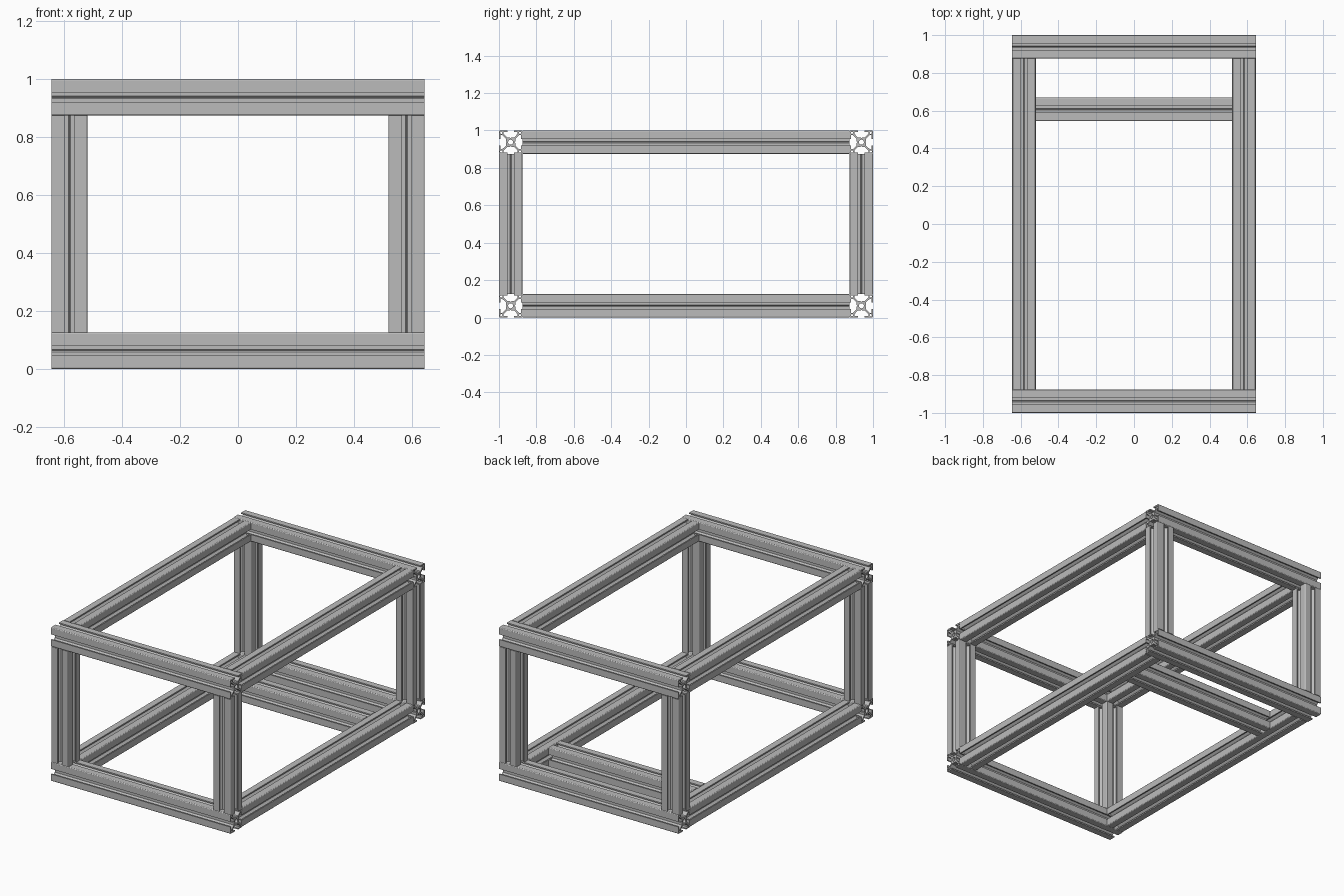
import bpy
import math
from mathutils import Vector

cube = bpy.data.objects.get("Cube")
if cube:
    bpy.data.objects.remove(cube, do_unlink=True)

HALF = 0.0625            # half the width of one extrusion
X, Y = 0.645, 1.0        # outer half sizes of the frame
LOW, HIGH = HALF, 1.0 - HALF

# Brushed metal
metal = bpy.data.materials.new("aluminium_grey")
metal.use_nodes = True
grey = (0.5, 0.5, 0.5, 1.0)
metal.diffuse_color = grey
metal.node_tree.nodes["Principled BSDF"].inputs["Base Color"].default_value = grey


def turn(p, quarter):
    for _ in range(quarter):
        p = (-p[1], p[0])
    return p


def circle(cx, cy, r, n=12):
    return [(cx + r * math.cos(math.tau * i / n), cy + r * math.sin(math.tau * i / n))
            for i in range(n)]


def section_loops():
    """Slotted square outline, centre bore and four corner bores."""
    side = [(0.95, 0.985), (0.92, 1), (0.267, 1), (0.267, 0.87), (0.6, 0.87),
            (0.6, 0.72), (0.3, 0.4), (0.06, 0.4)]
    side += [(0, 0.34)] + [(-x, y) for x, y in reversed(side)]
    outline = [turn(p, q) for q in range(4) for p in side]
    corners = [circle(a * 0.8, b * 0.8, 0.1, 8) for a in (-1, 1) for b in (-1, 1)]
    return [outline, circle(0, 0, 0.22)] + corners


LOOPS = section_loops()
ROTATION = {"x": (0, math.pi / 2, 0), "y": (math.pi / 2, 0, 0), "z": (0, 0, 0)}


def extrusion(name, axis, centre, half_length):
    # Filled section extruded both ways, then turned into a mesh
    curve = bpy.data.curves.new(name + "_section", "CURVE")
    curve.dimensions = "2D"
    curve.fill_mode = "BOTH"
    curve.extrude = half_length
    for loop in LOOPS:
        spline = curve.splines.new("POLY")
        spline.points.add(len(loop) - 1)
        for point, (x, y) in zip(spline.points, loop):
            point.co = (x * HALF, y * HALF, 0, 1)
        spline.use_cyclic_u = True
    helper = bpy.data.objects.new(name + "_helper", curve)
    bpy.context.scene.collection.objects.link(helper)
    bpy.context.view_layer.update()
    evaluated = helper.evaluated_get(bpy.context.evaluated_depsgraph_get())
    mesh = bpy.data.meshes.new_from_object(evaluated)
    bpy.data.objects.remove(helper, do_unlink=True)
    bpy.data.curves.remove(curve)
    mesh.materials.clear()
    mesh.materials.append(metal)
    for face in mesh.polygons:
        face.use_smooth = False
    bar = bpy.data.objects.new(name, mesh)
    bar.location = Vector(centre)
    bar.rotation_euler = ROTATION[axis]
    bpy.context.scene.collection.objects.link(bar)


# Full-width front and back rails, and the long side rails between them
for level, z in (("bottom", LOW), ("top", HIGH)):
    for end, s in (("front", -1), ("back", 1)):
        extrusion(f"{level}_{end}_rail", "x", (0, s * (Y - HALF), z), X)
    for side, s in (("right", -1), ("left", 1)):
        extrusion(f"{level}_{side}_rail", "y", (s * (X - HALF), 0, z), Y - 2 * HALF)

# Corner posts
for end, sy in (("front", -1), ("back", 1)):
    for side, sx in (("right", -1), ("left", 1)):
        extrusion(f"{end}_{side}_post", "z",
                  (sx * (X - HALF), sy * (Y - HALF), 0.5), 0.5 - 2 * HALF)

# Cross bar in the bottom frame
extrusion("bottom_cross_bar", "x", (0, 0.607, LOW), X - 2 * HALF)
